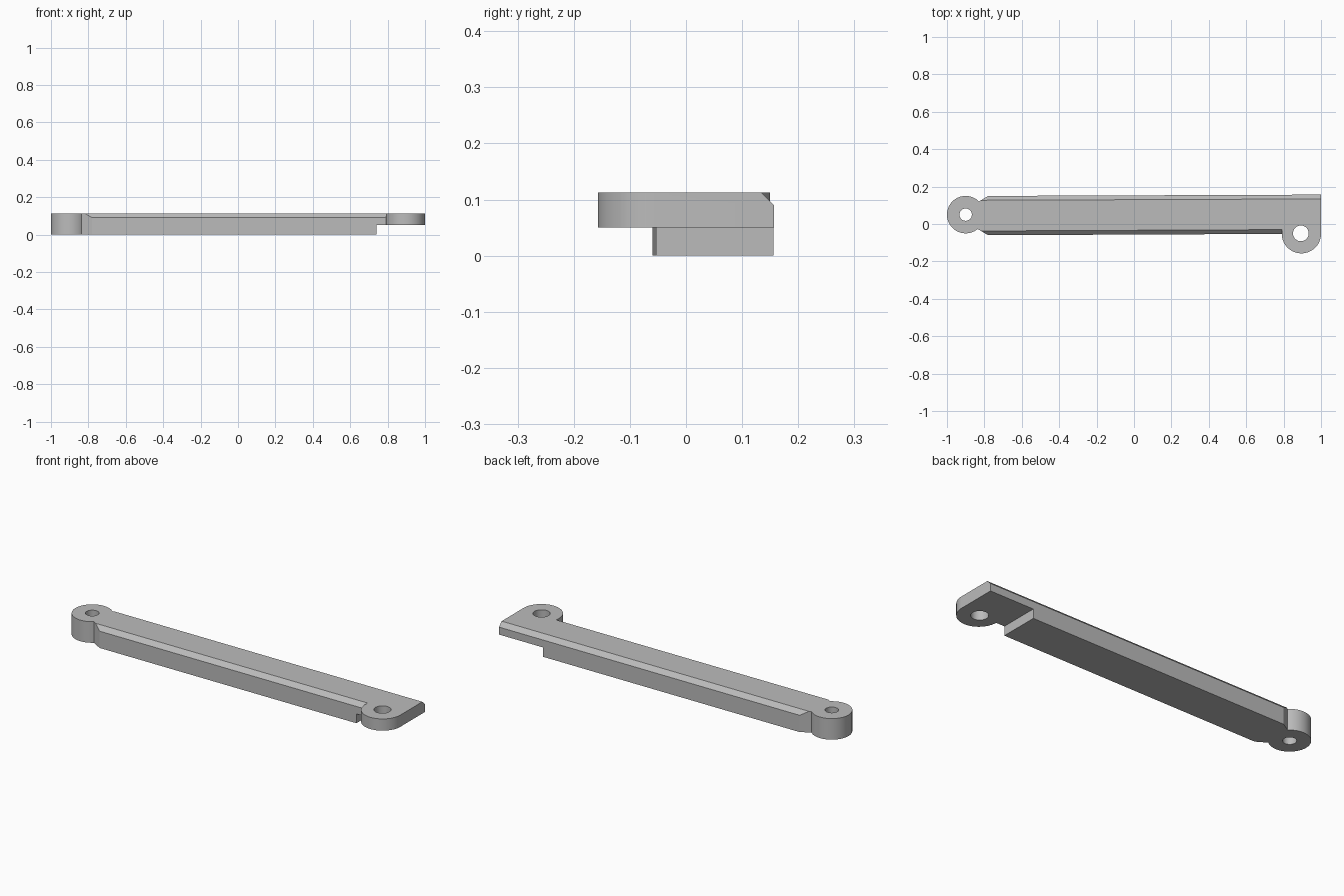
import bpy, bmesh
from math import cos, sin, pi, radians

cube = bpy.data.objects.get("Cube")
if cube:
    bpy.data.objects.remove(cube, do_unlink=True)

grey = bpy.data.materials.new("light grey")
grey.use_nodes = True
grey.diffuse_color = (0.5, 0.5, 0.5, 1)
grey.node_tree.nodes["Principled BSDF"].inputs["Base Color"].default_value = (0.5, 0.5, 0.5, 1)

TOP, STEP = 0.113, 0.05


def arc(cx, cy, r, start=0.0, end=2 * pi, n=64):
    """Points along an arc; a full turn leaves out the repeated end point."""
    last = n if end - start > 6.28 else n + 1
    return [(cx + r * cos(start + (end - start) * i / n),
             cy + r * sin(start + (end - start) * i / n)) for i in range(last)]


def prism(name, outline, z0, z1, bevel_edges=(), width=0.0):
    """Upright prism; bevel_edges lists outline sides to chamfer on top."""
    bm = bmesh.new()
    low = [bm.verts.new((x, y, z0)) for x, y in outline]
    high = [bm.verts.new((x, y, z1)) for x, y in outline]
    n = len(outline)
    bm.faces.new(low[::-1])
    bm.faces.new(high)
    for i in range(n):
        j = (i + 1) % n
        bm.faces.new((low[i], low[j], high[j], high[i]))
    if bevel_edges:
        edges = [bm.edges.get((high[i], high[(i + 1) % n])) for i in bevel_edges]
        bmesh.ops.bevel(bm, geom=edges, offset=width, segments=1, affect='EDGES')
    bmesh.ops.recalc_face_normals(bm, faces=bm.faces)
    mesh = bpy.data.meshes.new(name)
    bm.to_mesh(mesh)
    bm.free()
    mesh.materials.append(grey)
    obj = bpy.data.objects.new(name, mesh)
    bpy.context.collection.objects.link(obj)
    return obj


def combine(target, other, operation):
    mod = target.modifiers.new(operation.lower(), 'BOOLEAN')
    mod.operation, mod.solver, mod.object = operation, 'EXACT', other
    bpy.context.view_layer.objects.active = target
    bpy.ops.object.modifier_apply(modifier=mod.name)
    bpy.data.objects.remove(other, do_unlink=True)


# Slightly skewed long bar with chamfered long edges and a tapered end
bar = prism("link_bar",
            [(-0.78, -0.06), (1, -0.052), (1, 0.157), (-0.78, 0.15),
             (-0.85, 0.108), (-0.85, -0.018)],
            0, TOP, (0, 2), 0.023)

# Raised step under the left end
step = prism("step_cutter", [(0.74, -0.3), (1.2, -0.3), (1.2, 0.3), (0.74, 0.3)], -0.1, STEP)
combine(bar, step, 'DIFFERENCE')

# Half-round side lug and full-height round end
lug = prism("side_lug", arc(0.895, -0.052, 0.105, pi, 2 * pi, 32) + [(1, 0.1), (0.79, 0.1)],
            STEP, TOP)
combine(bar, lug, 'UNION')
combine(bar, prism("round_end", arc(-0.9, 0.05, 0.1), 0, TOP), 'UNION')

# Pin holes
for x, y, r in ((-0.9, 0.05, 0.033), (0.892, -0.05, 0.042)):
    combine(bar, prism("hole_cutter", arc(x, y, r, n=48), -0.1, 0.3), 'DIFFERENCE')

bpy.ops.object.select_all(action='DESELECT')
bar.select_set(True)
bpy.context.view_layer.objects.active = bar
bpy.ops.object.shade_smooth_by_angle(angle=radians(20))
